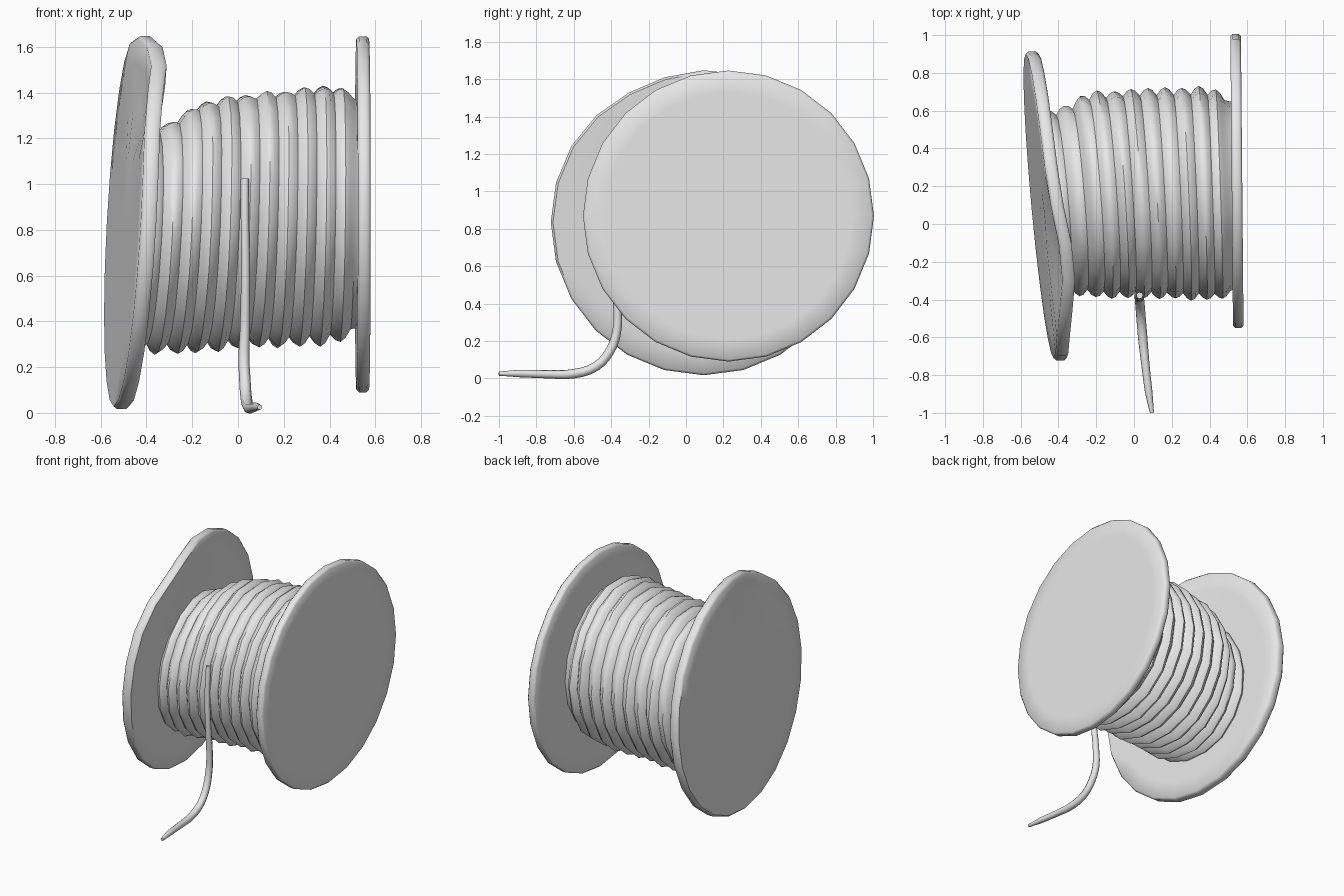
import bpy, bmesh, math, random

if "Cube" in bpy.data.objects:
    bpy.data.objects.remove(bpy.data.objects["Cube"])

random.seed(4)
grey = bpy.data.materials.new("light grey")
grey.diffuse_color = (0.8, 0.8, 0.8, 1)
grey.use_nodes = True
grey.node_tree.nodes["Principled BSDF"].inputs["Base Color"].default_value = grey.diffuse_color


def finish(ob, angle):
    """Give the part its colour and smooth shading with sharp creases."""
    ob.data.materials.clear()
    ob.data.materials.append(grey)
    bpy.ops.object.select_all(action='DESELECT')
    ob.select_set(True)
    bpy.context.view_layer.objects.active = ob
    bpy.ops.object.shade_smooth_by_angle(angle=math.radians(angle))


def lathe(name, rings, sides, place, angle):
    """Skin closed rings; place(ring, theta) returns a point, ends are capped."""
    bm = bmesh.new()
    loops = [[bm.verts.new(place(r, 2 * math.pi * i / sides)) for i in range(sides)]
             for r in rings]
    for a, b in zip(loops, loops[1:]):
        for i in range(sides):
            j = (i + 1) % sides
            bm.faces.new((a[i], a[j], b[j], b[i]))
    for loop in (loops[0], loops[-1]):
        centre = [sum(v.co[k] for v in loop) / sides for k in range(3)]
        hub = bm.verts.new(centre)
        for i in range(sides):
            bm.faces.new((hub, loop[i], loop[(i + 1) % sides]))
    bmesh.ops.recalc_face_normals(bm, faces=bm.faces)
    me = bpy.data.meshes.new(name)
    bm.to_mesh(me)
    bm.free()
    ob = bpy.data.objects.new(name, me)
    bpy.context.collection.objects.link(ob)
    finish(ob, angle)


def flange(name, centre, radius, half, tilt_y, tilt_z, bump):
    """Thin disc across x, tilted, with an optional dent near its upper front."""
    cx, cy, cz = centre
    inner = [radius * f for f in (0.35, 0.65, 0.85)]
    rings = [(-half, r) for r in inner] + [(-half, radius - 0.012)]
    rings += [(-half * 0.6, radius), (half * 0.6, radius), (half, radius - 0.012)]
    rings += [(half, r) for r in reversed(inner)]

    def place(ring, t):
        off, r = ring
        dy, dz = r * math.cos(t), r * math.sin(t)
        g = math.exp(-((dy + 0.3) ** 2 + (dz - 0.66) ** 2) / 0.09)
        x = cx + off + tilt_y * dy + tilt_z * dz + bump * g
        shrink = 1 - 0.5 * bump * g
        return x, cy + dy * shrink, cz + dz * shrink

    lathe(name, rings, 24, place, 50)


# End discs: the left one is tilted and bent
flange("right_flange", (0.545, 0.227, 0.868), 0.778, 0.028, -0.009, 0.0, 0.0)
flange("left_flange", (-0.465, 0.095, 0.835), 0.818, 0.034, -0.092, 0.055, 0.05)


# Wound cable: ridged drum whose turns lean with the left disc
def lerp_table(x, table):
    for (x0, *a), (x1, *b) in zip(table, table[1:]):
        if x <= x1:
            break
    f = min(max((x - x0) / (x1 - x0), 0), 1)
    return [p + (q - p) * f for p, q in zip(a, b)]


# x, centre y, centre z, outer radius
drum = [(-0.46, 0.12, 0.75, 0.48), (-0.33, 0.12, 0.76, 0.50), (-0.2, 0.15, 0.805, 0.545),
        (0.0, 0.16, 0.835, 0.555), (0.4, 0.158, 0.862, 0.565), (0.5, 0.15, 0.862, 0.54)]
TURNS, STEPS, SIDES = 11, 4, 18
X0, X1 = -0.46, 0.495
wobble = [[random.uniform(-0.008, 0.008) for _ in range(SIDES)] for _ in range(TURNS + 1)]


def place_turn(k, t):
    u = k / (TURNS * STEPS)
    x = X0 + (X1 - X0) * min(u, 1)
    cy, cz, radius = lerp_table(x, drum)
    if u > 1:                       # core running into the right disc
        x, radius = 0.54, 0.49
    else:
        groove = 1 - abs(math.sin(math.pi * k / STEPS))
        depth = 0.036 - 0.010 * math.sin(t)
        turn = min(k // STEPS, TURNS)
        side = round(t * SIDES / (2 * math.pi)) % SIDES
        radius += wobble[turn][side] * (1 - groove) - depth * groove
    dy, dz = radius * math.cos(t), radius * 1.015 * math.sin(t)
    lean = 1 - min(u, 1)
    x += (-0.03 - 0.062 * lean) * dy + (0.01 + 0.05 * lean) * dz
    return x if u <= 1 else 0.54, cy + dy, cz + dz


lathe("wound_cable", list(range(TURNS * STEPS + 2)), SIDES, place_turn, 40)

# Loose cable end hanging down the front and trailing on the ground
path = [(0.030, -0.378, 1.023, 0.018), (0.030, -0.392, 0.85, 0.018),
        (0.033, -0.388, 0.60, 0.020), (0.030, -0.366, 0.36, 0.022),
        (0.026, -0.372, 0.24, 0.024), (0.030, -0.408, 0.145, 0.025),
        (0.036, -0.480, 0.065, 0.025), (0.046, -0.600, 0.025, 0.025),
        (0.060, -0.740, 0.022, 0.022), (0.078, -0.890, 0.026, 0.020),
        (0.095, -1.000, 0.025, 0.011)]
cu = bpy.data.curves.new("loose_end", 'CURVE')
cu.dimensions = '3D'
cu.bevel_depth = 1.0
cu.bevel_resolution = 2
cu.resolution_u = 3
cu.use_fill_caps = True
sp = cu.splines.new('BEZIER')
sp.bezier_points.add(len(path) - 1)
for p, (x, y, z, r) in zip(sp.bezier_points, path):
    p.co = (x, y, z)
    p.radius = r
    p.handle_left_type = p.handle_right_type = 'AUTO'
tail = bpy.data.objects.new("loose_end", cu)
bpy.context.collection.objects.link(tail)
bpy.ops.object.select_all(action='DESELECT')
tail.select_set(True)
bpy.context.view_layer.objects.active = tail
bpy.ops.object.convert(target='MESH')
finish(bpy.context.view_layer.objects.active, 50)
